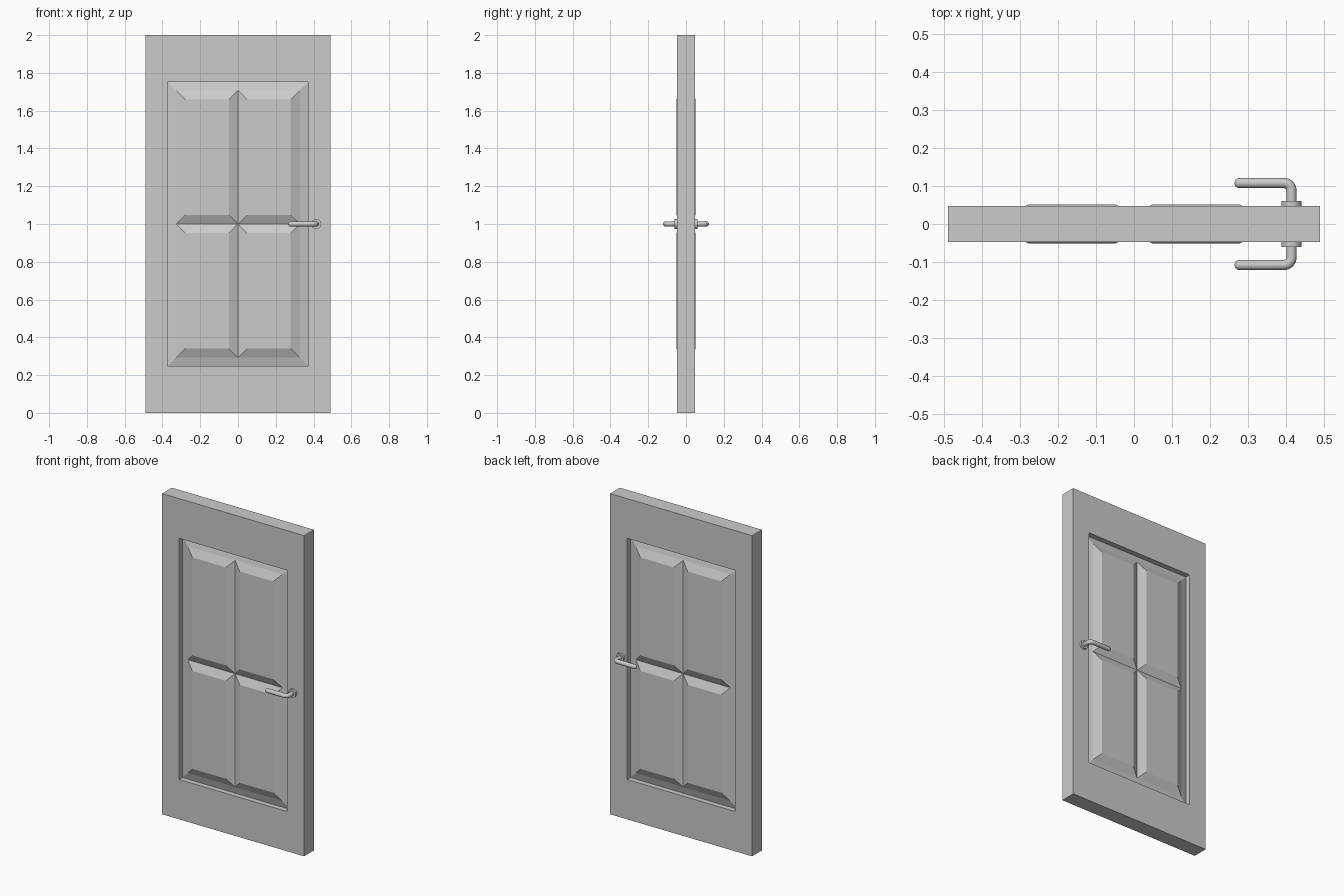
import bpy, bmesh, math
from mathutils import Matrix, Vector

if "Cube" in bpy.data.objects:
    bpy.data.objects.remove(bpy.data.objects["Cube"])

MID_Z = 1.0


def loop(bm, hx, hz, y):
    """Rectangle outline: four corners plus four edge midpoints."""
    pts = [(-1, -1), (0, -1), (1, -1), (1, 0), (1, 1), (0, 1), (-1, 1), (-1, 0)]
    return [bm.verts.new((a * hx, y, MID_Z + b * hz)) for a, b in pts]


def bridge(bm, a, b):
    n = len(a)
    for i in range(n):
        j = (i + 1) % n
        bm.faces.new((a[i], a[j], b[j], b[i]))


# Door slab with a recessed field of four raised panels on both faces
bm = bmesh.new()
outer_loops = []
for s in (-1, 1):
    outer = loop(bm, 0.49, 1.0, s * 0.048)
    lip = loop(bm, 0.372, 0.752, s * 0.048)
    floor = loop(bm, 0.372, 0.752, s * 0.015)
    valley = loop(bm, 0.327, 0.707, s * 0.028)
    bridge(bm, outer, lip)
    bridge(bm, lip, floor)
    bridge(bm, floor, valley)
    centre = bm.verts.new((0, s * 0.028, MID_Z))
    # Each quarter rises from the grooves to a flat bevelled panel
    for k in (0, 2, 4, 6):
        base = [valley[k], valley[(k + 1) % 8], centre, valley[k - 1]]
        mid = sum((v.co for v in base), Vector()) / 4
        top = []
        for v in base:
            d = v.co - mid
            top.append(bm.verts.new((v.co.x - math.copysign(0.048, d.x),
                                     s * 0.051,
                                     v.co.z - math.copysign(0.048, d.z))))
        bridge(bm, base, top)
        bm.faces.new(top)
    outer_loops.append(outer)
bridge(bm, *outer_loops)
bmesh.ops.recalc_face_normals(bm, faces=bm.faces)
mesh = bpy.data.meshes.new("door_panel")
bm.to_mesh(mesh)
bm.free()
bpy.context.collection.objects.link(bpy.data.objects.new("door_panel", mesh))


def smooth(ob):
    bpy.ops.object.select_all(action='DESELECT')
    ob.select_set(True)
    bpy.context.view_layer.objects.active = ob
    bpy.ops.object.shade_smooth_by_angle(angle=math.radians(40))


def lever(name, s):
    """Bent round lever with a domed tip; s picks the door face."""
    r, bend, hx, hy = 0.0135, 0.02, 0.415, 0.108
    path = [(hx, 0.045, r)]
    for i in range(9):
        a = i / 8 * math.pi / 2
        path.append((hx - bend + bend * math.cos(a), hy - bend + bend * math.sin(a), r))
    for i in range(6):
        a = i / 5 * math.radians(86)
        path.append((0.265 + r - r * math.sin(a), hy, r * math.cos(a)))
    sides, rings = 20, []
    bm = bmesh.new()
    for i, (x, y, rad) in enumerate(path):
        p, q = path[max(i - 1, 0)], path[min(i + 1, len(path) - 1)]
        t = Vector((q[0] - p[0], q[1] - p[1], 0)).normalized()
        if i == 0:
            t = Vector((0, 1, 0))
        n = Vector((-t.y, t.x, 0))
        ring = []
        for k in range(sides):
            a = 2 * math.pi * k / sides
            c = Vector((x, y, MID_Z)) + n * rad * math.cos(a) + Vector((0, 0, rad * math.sin(a)))
            ring.append(bm.verts.new((c.x, s * c.y, c.z)))
        rings.append(ring)
    for a, b in zip(rings, rings[1:]):
        bridge(bm, a, b)
    bm.faces.new(rings[0])
    bm.faces.new(rings[-1])
    bmesh.ops.recalc_face_normals(bm, faces=bm.faces)
    me = bpy.data.meshes.new(name)
    bm.to_mesh(me)
    bm.free()
    ob = bpy.data.objects.new(name, me)
    bpy.context.collection.objects.link(ob)
    smooth(ob)


# Handle levers and round backplates on both faces
for side, s in (("front", -1), ("back", 1)):
    lever(side + "_lever", s)
    bpy.ops.mesh.primitive_cylinder_add(vertices=32, radius=0.026, depth=0.016,
                                        location=(0.415, s * 0.053, MID_Z),
                                        rotation=(math.pi / 2, 0, 0))
    plate = bpy.context.object
    plate.name = side + "_backplate"
    smooth(plate)
